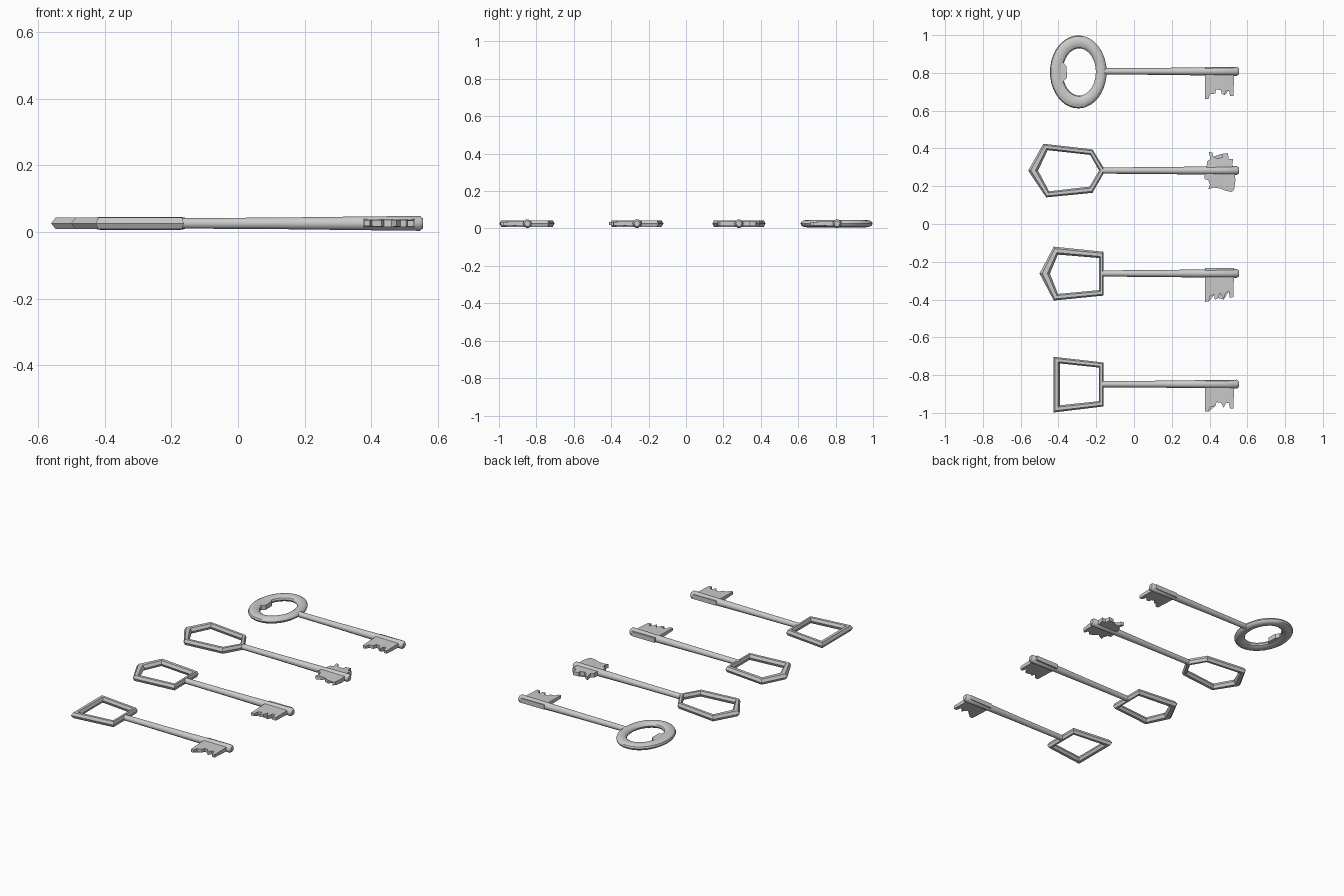
import bpy, bmesh, math
from mathutils import Vector

if "Cube" in bpy.data.objects:
    bpy.data.objects.remove(bpy.data.objects["Cube"])

ZC = 0.026  # height of the keys' mid plane


def finish(name, bm, smooth=35):
    bmesh.ops.recalc_face_normals(bm, faces=bm.faces)
    me = bpy.data.meshes.new(name)
    bm.to_mesh(me)
    bm.free()
    ob = bpy.data.objects.new(name, me)
    bpy.context.collection.objects.link(ob)
    bpy.context.view_layer.objects.active = ob
    bpy.ops.object.select_all(action='DESELECT')
    ob.select_set(True)
    if smooth:
        bpy.ops.object.shade_smooth_by_angle(angle=math.radians(smooth))
    return ob


def loft(name, rings, closed, smooth=35):
    """Skin a list of rings; closed loops back to the first ring."""
    bm = bmesh.new()
    vs = [[bm.verts.new(p) for p in r] for r in rings]
    n, m = len(vs), len(vs[0])
    for i in range(n if closed else n - 1):
        a, b = vs[i], vs[(i + 1) % n]
        for j in range(m):
            bm.faces.new((a[j], a[(j + 1) % m], b[(j + 1) % m], b[j]))
    if not closed:
        bm.faces.new(vs[0])
        bm.faces.new(vs[-1])
    return finish(name, bm, smooth)


def bow(name, y, outer, inner, sides, h):
    """Closed handle frame whose section spans outer to inner outline."""
    rings = []
    for o, i in zip(outer, inner):
        o, i = Vector((*o, 0)), Vector((*i, 0))
        mid, half = (o + i) / 2 + Vector((0, y, ZC)), (o - i) / 2
        angs = [2 * math.pi * k / sides for k in range(sides)]
        rings.append([mid + half * math.cos(a) + Vector((0, 0, h * math.sin(a))) for a in angs])
    return loft(name, rings, True)


def shaft(name, y):
    """Slightly flaring rod with a blunt tip."""
    rings = []
    for x, r in ((-0.18, 0.0165), (0.1, 0.018), (0.375, 0.0215), (0.545, 0.0235), (0.555, 0.015)):
        rings.append([(x, y + r * math.cos(k * math.pi / 5), ZC + r * math.sin(k * math.pi / 5))
                      for k in range(10)])
    return loft(name, rings, False, 40)


def plate(name, y, pts, t0=0.014, slope=0.05):
    """Toothed plate, thinner away from the shaft."""
    bm = bmesh.new()
    lo, hi = [], []
    for x, d in pts:
        t = t0 - slope * max(0, abs(d) - 0.03)
        lo.append(bm.verts.new((x, y + d, ZC - t)))
        hi.append(bm.verts.new((x, y + d, ZC + t)))
    n = len(pts)
    for i in range(n):
        j = (i + 1) % n
        bm.faces.new((lo[i], lo[j], hi[j], hi[i]))
    caps = [bm.faces.new(lo[::-1]), bm.faces.new(hi)]
    bmesh.ops.triangulate(bm, faces=caps)
    return finish(name, bm, 0)


def ellipse(cx, rx, ry, n=40):
    return [(cx + rx * math.cos(2 * math.pi * k / n), ry * math.sin(2 * math.pi * k / n)) for k in range(n)]


# Shafts
Y = (0.808, 0.283, -0.262, -0.848)
names = ("oval", "hexagon", "pentagon", "square")
for n, y in zip(names, Y):
    shaft(n + "_key_shaft", y)

# Oval bow with inner nub
bow("oval_key_bow", Y[0] - 0.003, ellipse(-0.295, 0.15, 0.193), ellipse(-0.29, 0.088, 0.125), 12, 0.0195)
plate("oval_key_nub", Y[0] - 0.003, [(-0.41, 0.05), (-0.375, 0.05), (-0.357, 0.03),
                                     (-0.355, -0.03), (-0.375, -0.05), (-0.41, -0.05)], 0.014)

# Faceted bows
bow("hexagon_key_bow", Y[1], [(-0.56, 0), (-0.48, 0.142), (-0.22, 0.112), (-0.152, 0), (-0.22, -0.118), (-0.465, -0.142)],
    [(-0.508, 0), (-0.457, 0.108), (-0.232, 0.083), (-0.185, 0), (-0.235, -0.085), (-0.45, -0.11)], 6, 0.0195)
bow("pentagon_key_bow", Y[2], [(-0.5, 0), (-0.425, 0.142), (-0.162, 0.115), (-0.162, -0.117), (-0.425, -0.143)],
    [(-0.445, 0), (-0.403, 0.1), (-0.184, 0.082), (-0.184, -0.088), (-0.403, -0.108)], 6, 0.0195)
bow("square_key_bow", Y[3], [(-0.427, 0.145), (-0.162, 0.115), (-0.162, -0.118), (-0.427, -0.15)],
    [(-0.393, 0.11), (-0.186, 0.088), (-0.186, -0.09), (-0.393, -0.112)], 6, 0.0195)

# Toothed bits
plate("oval_key_bit", Y[0], [(0.375, 0.023), (0.53, 0.023), (0.527, -0.13), (0.508, -0.13), (0.503, -0.1),
      (0.487, -0.1), (0.48, -0.125), (0.465, -0.12), (0.46, -0.1), (0.435, -0.095), (0.43, -0.118),
      (0.402, -0.12), (0.395, -0.145), (0.377, -0.145)])
plate("hexagon_key_upper_bit", Y[1], [(0.38, -0.01), (0.388, 0.05), (0.405, 0.06), (0.396, 0.1), (0.415, 0.094),
      (0.42, 0.073), (0.44, 0.064), (0.468, 0.07), (0.463, 0.088), (0.498, 0.092), (0.5, 0.06),
      (0.525, 0.06), (0.52, 0.03), (0.53, -0.01)])
plate("hexagon_key_lower_bit", Y[1], [(0.38, 0.01), (0.372, -0.045), (0.393, -0.05), (0.402, -0.075), (0.393, -0.1),
      (0.42, -0.09), (0.44, -0.072), (0.455, -0.095), (0.485, -0.107), (0.495, -0.085), (0.512, -0.085),
      (0.517, -0.113), (0.53, -0.1), (0.537, -0.05), (0.53, 0.01)])
plate("pentagon_key_bit", Y[2], [(0.375, 0.028), (0.53, 0.028), (0.526, -0.125), (0.507, -0.128), (0.502, -0.095),
      (0.485, -0.103), (0.475, -0.138), (0.457, -0.103), (0.445, -0.13), (0.428, -0.14), (0.425, -0.112),
      (0.402, -0.12), (0.397, -0.148), (0.377, -0.15)])
plate("square_key_bit", Y[3], [(0.375, 0.023), (0.53, 0.023), (0.527, -0.13), (0.508, -0.13), (0.503, -0.1),
      (0.487, -0.1), (0.475, -0.125), (0.46, -0.098), (0.437, -0.095), (0.43, -0.115),
      (0.402, -0.12), (0.395, -0.145), (0.377, -0.145)])
